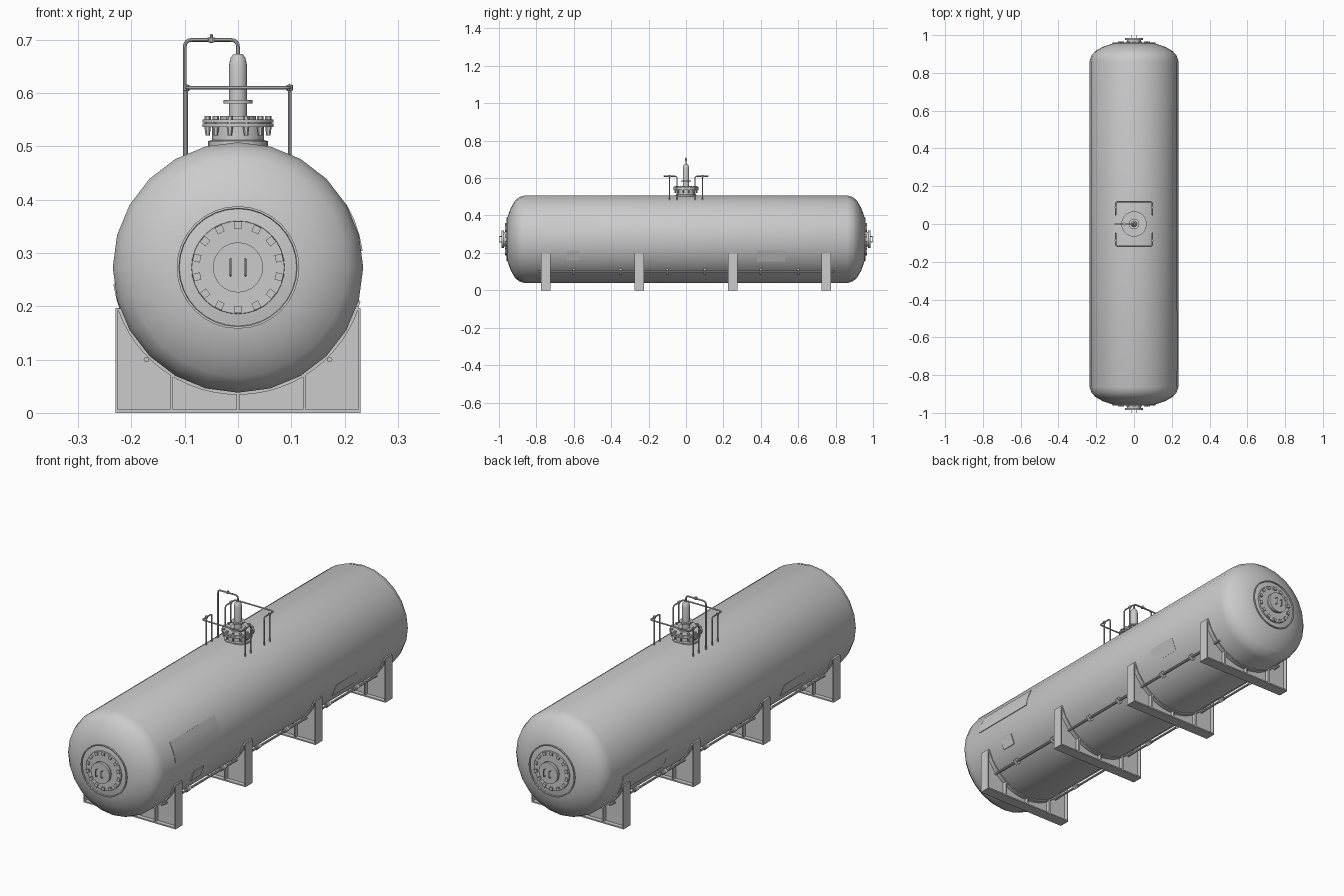
import bpy, bmesh, math
from mathutils import Vector

if "Cube" in bpy.data.objects:
    bpy.data.objects.remove(bpy.data.objects["Cube"])

CZ, R = 0.273, 0.235          # tank axis height and radius


def finish(name, bm, mirror=None):
    bmesh.ops.recalc_face_normals(bm, faces=bm.faces)
    me = bpy.data.meshes.new(name)
    bm.to_mesh(me)
    bm.free()
    ob = bpy.data.objects.new(name, me)
    bpy.context.collection.objects.link(ob)
    if mirror:
        m = ob.modifiers.new("mirror", 'MIRROR')
        m.use_axis = mirror
        m.use_mirror_merge = False
    return ob


def add_lathe(bm, profile, n, place):
    """Revolve (radius, height) points; place maps (a, b, h) to world."""
    rings = []
    for r, h in profile:
        if r == 0:
            rings.append([bm.verts.new(place(0, 0, h))] * n)
        else:
            rings.append([bm.verts.new(place(r * math.cos(2 * math.pi * i / n),
                          r * math.sin(2 * math.pi * i / n), h)) for i in range(n)])
    for a, b in zip(rings, rings[1:]):
        for i in range(n):
            j = (i + 1) % n
            vs = list(dict.fromkeys([a[i], a[j], b[j], b[i]]))
            if len(vs) > 2:
                bm.faces.new(vs)


def along_y(a, b, h):
    return (a, h, CZ + b)


def along_z(a, b, h):
    return (a, b, h)


def lathe(name, profile, n, place, mirror=None):
    bm = bmesh.new()
    add_lathe(bm, profile, n, place)
    return finish(name, bm, mirror)


def add_box(bm, x0, x1, y0, y1, z0, z1):
    vs = bmesh.ops.create_cube(bm, size=1)['verts']
    for v in vs:
        v.co = ((x0 + x1) / 2 + v.co.x * (x1 - x0), (y0 + y1) / 2 + v.co.y * (y1 - y0),
                (z0 + z1) / 2 + v.co.z * (z1 - z0))
    return vs


def add_prism(bm, pts, y0, y1):
    a = [bm.verts.new((x, y0, z)) for x, z in pts]
    f = bm.faces.new(a)
    ext = bmesh.ops.extrude_face_region(bm, geom=[f])['geom']
    for v in ext:
        if isinstance(v, bmesh.types.BMVert):
            v.co.y = y1


def arc(r, a0, a1, n):
    return [(r * math.cos(math.radians(a0 + (a1 - a0) * i / n)),
             CZ + r * math.sin(math.radians(a0 + (a1 - a0) * i / n))) for i in range(n + 1)]


def add_band(bm, r0, r1, a0, a1, n, y0, y1):
    inner, outer = arc(r0, a0, a1, n), arc(r1, a0, a1, n)
    add_prism(bm, outer + inner[::-1], y0, y1)


def tube(name, paths, rad, bend=0.015, mirror=None):
    """Round pipes through points, with bent corners."""
    cu = bpy.data.curves.new(name, 'CURVE')
    cu.dimensions = '3D'
    cu.bevel_depth = rad
    cu.bevel_resolution = 2
    cu.use_fill_caps = True
    for path in paths:
        p = [Vector(q) for q in path]
        pts = [p[0]]
        for a, b, c in zip(p, p[1:], p[2:]):
            s, e = b + (a - b).normalized() * bend, b + (c - b).normalized() * bend
            for i in range(5):
                t = i / 4
                pts.append(s * (1 - t) ** 2 + b * 2 * t * (1 - t) + e * t * t)
        pts.append(p[-1])
        sp = cu.splines.new('POLY')
        sp.points.add(len(pts) - 1)
        for sv, q in zip(sp.points, pts):
            sv.co = (*q, 1)
    tmp = bpy.data.objects.new(name + "_curve", cu)
    bpy.context.collection.objects.link(tmp)
    bpy.context.view_layer.update()
    bm = bmesh.new()
    me = tmp.to_mesh()
    bm.from_mesh(me)
    tmp.to_mesh_clear()
    bpy.data.objects.remove(tmp)
    return finish(name, bm, mirror)


Y = (False, True, False)
X = (True, False, False)

# Tank shell with domed heads
head = [(R, .862), (.225, .893), (.205, .915), (.165, .938), (.115, .955), (0, .955)]
lathe("tank_shell", [(r, -h) for r, h in head[::-1]] + head, 24, along_y)

# Manway covers on both ends: rim, bolted plate and raised centre hub
lathe("manway_rim", [(.115, .95), (.115, .961), (.111, .961), (.110, .956)], 32, along_y, Y)
lathe("manway_plate", [(.088, .95), (.087, .960), (0, .960)], 32, along_y, Y)
lathe("manway_hub", [(.038, .955), (.038, .973), (.047, .973), (.047, .986), (0, .986)], 32, along_y, Y)
bm = bmesh.new()
for i in range(14):
    t = 2 * math.pi * i / 14 + math.pi / 2
    vs = add_box(bm, .072, .086, .955, .967, -.007, .007)
    for v in vs:
        x, z = v.co.x, v.co.z
        v.co.x = x * math.cos(t) - z * math.sin(t)
        v.co.z = CZ + x * math.sin(t) + z * math.cos(t)
finish("manway_bolts", bm, Y)
tube("manway_handles", [[(s, .984, .258), (s, .998, .258), (s, .998, .288), (s, .984, .288)]
                        for s in (-.014, .014)], .002, .004, Y)

# Four saddle supports: web, base, sides, ribs and wear band
for k, y in enumerate((-.75, -.25, .25, .75)):
    bm = bmesh.new()
    web = [(.228, .001), (.228, .197)] + arc(R, -19, -161, 24) + [(-.228, .197), (-.228, .001)]
    add_prism(bm, web, y - .006, y + .006)
    add_box(bm, -.23, .23, y - .025, y + .025, 0, .006)
    for s in (-1, 1):
        add_box(bm, min(s * .225, s * .23), max(s * .225, s * .23), y - .025, y + .025, 0, .197)
    for x in (-.125, 0, .125):
        add_box(bm, x - .003, x + .003, y - .024, y + .024, .003, CZ - math.sqrt(.236 ** 2 - x * x))
    add_band(bm, .231, .239, -161, -18, 24, y - .025, y + .025)
    finish("saddle_%d" % (k + 1), bm)

# Pipes along the lower flanks with clamps
tube("side_pipe", [[(.172, -.79, .1), (.172, .79, .1)]], .005, mirror=X)
bm = bmesh.new()
for y in (-.6, -.35, -.1, .1, .4, .6):
    add_band(bm, .228, .251, -48.5, -42, 2, y - .007, y + .007)
finish("pipe_clamps", bm, X)

# Thin panels on the flanks and the data plate
bm = bmesh.new()
for off, sg in ((0, -1), (180, 1)):
    add_band(bm, .23, .236, off + 7.5, off + 30, 3, min(sg * .78, sg * .46), max(sg * .78, sg * .46))
    add_band(bm, .23, .236, *((-30, -15) if off == 0 else (195, 210)), 1,
             min(-sg * .38, -sg * .53), max(-sg * .38, -sg * .53))
finish("side_panels", bm)
bm = bmesh.new()
add_band(bm, .225, .239, -27.5, -15.5, 1, -.64, -.57)
finish("data_plate", bm)

# Top nozzle: neck, flanges and riser
lathe("nozzle_neck", [(.056, .49), (.056, .51), (.049, .512), (.049, .537), (.067, .537), (.067, .543),
                      (.063, .543), (.063, .545), (.067, .545), (.067, .551), (.034, .551),
                      (.034, .557), (0, .557)], 24, along_z)
lathe("riser", [(.017, .55), (.017, .581), (.027, .581), (.027, .587), (.017, .587), (.017, .652),
                (.014, .666), (.008, .674), (0, .674)], 20, along_z)
bm = bmesh.new()
for i in range(12):
    t = 2 * math.pi * (i + .5) / 12
    cx, cy = .059 * math.cos(t), .059 * math.sin(t)
    add_lathe(bm, [(0, .521), (.004, .521), (.006, .537), (.006, .557), (0, .557)], 6,
              lambda a, b, h: (a + cx, b + cy, h))
finish("nozzle_bolts", bm)

# Vent pipe bent over to the tank side, with a small fitting
tube("vent_pipe", [[(0, 0, .66), (0, 0, .7), (-.1, 0, .7), (-.1, 0, .48)]], .0035, .014)
lathe("vent_fitting", [(0, .694), (.007, .696), (.007, .704), (.003, .705), (.003, .71), (0, .711)], 10,
      lambda a, b, h: (a - .05, b, h))

# Guard rails either side of the nozzle
tube("guard_rail", [[(-.097, .048, .48), (-.097, .048, .61), (-.097, .118, .61), (.097, .118, .61),
                     (.097, .048, .61), (.097, .048, .48)]], .0032, .012, Y)
tube("guard_posts", [[(s * .097, .088, .48), (s * .097, .088, .61)] for s in (-1, 1)], .0032, mirror=Y)
bm = bmesh.new()
for s in (-1, 1):
    add_lathe(bm, [(0, .603), (.006, .605), (.006, .615), (0, .617)], 8,
              lambda a, b, h: (s * .097 + a, .088 + b, h))
finish("rail_joints", bm, Y)

# Smooth curved surfaces, keep hard edges
bpy.ops.object.select_all(action='SELECT')
bpy.context.view_layer.objects.active = bpy.context.selected_objects[0]
bpy.ops.object.shade_smooth_by_angle(angle=math.radians(32))
